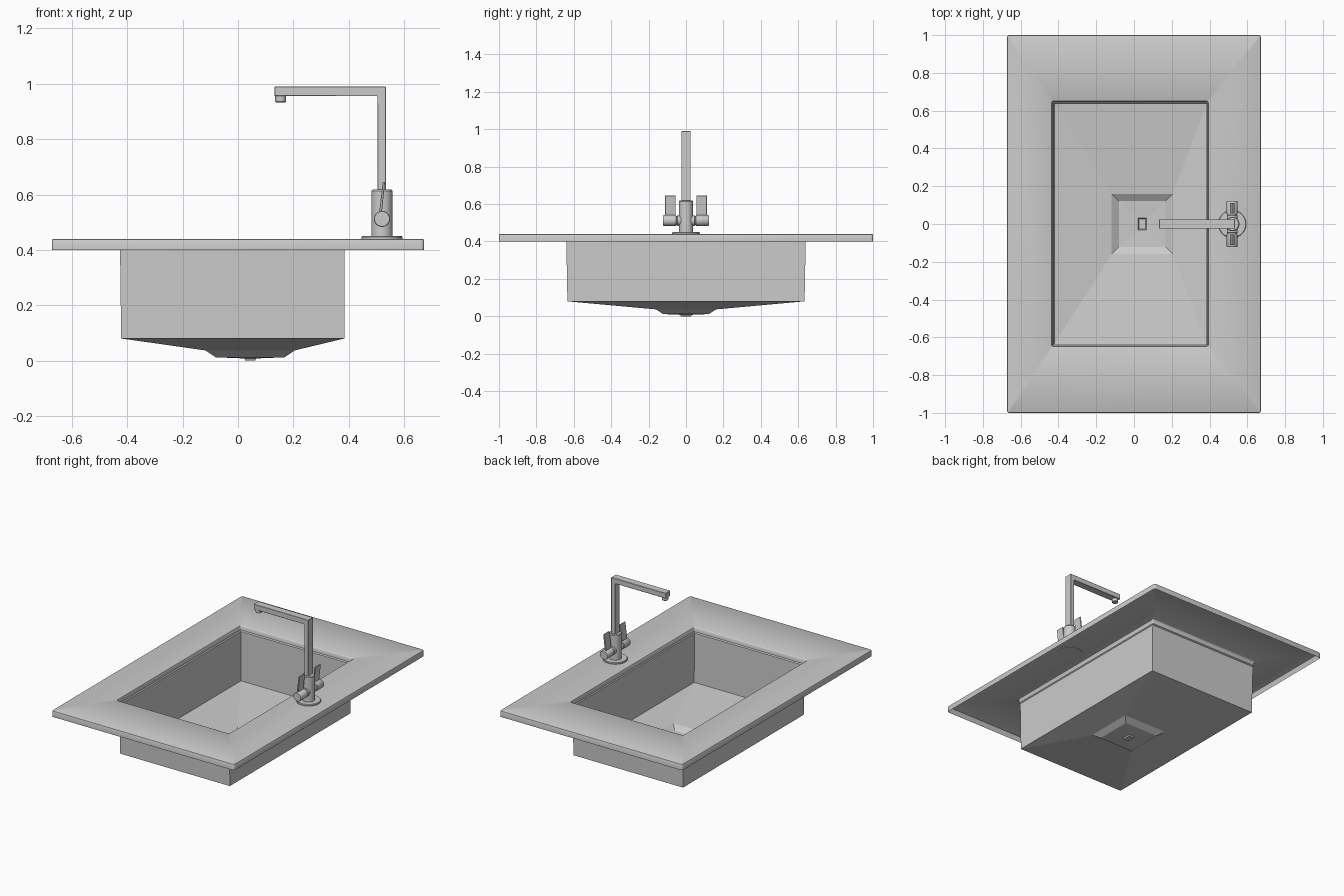
import bpy, bmesh
from math import pi, cos, sin
from mathutils import Vector, Matrix

if "Cube" in bpy.data.objects:
    bpy.data.objects.remove(bpy.data.objects["Cube"])


def ring(x0, x1, y, z, r=0.0, n=1):
    """Rectangle ring, counter-clockwise, with n points per rounded corner."""
    pts = []
    for k, (cx, cy) in enumerate([(x1 - r, y - r), (x0 + r, y - r), (x0 + r, r - y), (x1 - r, r - y)]):
        for j in range(n):
            a = k * pi / 2 + (pi / 2 * j / (n - 1) if n > 1 else 0)
            pts.append((cx + r * cos(a), cy + r * sin(a), z))
    return pts


def finish(name, bm, smooth=True):
    me = bpy.data.meshes.new(name)
    bm.to_mesh(me)
    bm.free()
    ob = bpy.data.objects.new(name, me)
    bpy.context.collection.objects.link(ob)
    if smooth:
        bpy.ops.object.select_all(action='DESELECT')
        ob.select_set(True)
        bpy.context.view_layer.objects.active = ob
        bpy.ops.object.shade_smooth_by_angle(angle=0.6)
    return ob


def loft(name, rings, cap_ends=(False, False), smooth=True):
    bm = bmesh.new()
    vs = [[bm.verts.new(p) for p in r] for r in rings]
    n = len(vs[0])
    for a, b in zip(vs, vs[1:]):
        for i in range(n):
            j = (i + 1) % n
            bm.faces.new((a[i], a[j], b[j], b[i]))
    if cap_ends[0]:
        bm.faces.new(vs[0][::-1])
    if cap_ends[1]:
        bm.faces.new(vs[-1])
    return finish(name, bm, smooth)


def turned(name, profile, loc, axis='Z', seg=32):
    """Capped round part from (radius, height) pairs."""
    rings = [[(r * cos(2 * pi * i / seg), r * sin(2 * pi * i / seg), h) for i in range(seg)]
             for r, h in profile]
    ob = loft(name, rings, (True, True))
    rot = Matrix.Rotation(-pi / 2, 4, 'X') if axis == 'Y' else Matrix()
    ob.data.transform(Matrix.Translation(loc) @ rot)
    return ob


def extrude_xz(name, outline, y0, y1, bevel=0.002):
    """Extrude an x-z outline along y, with softened edges."""
    bm = bmesh.new()
    f = bm.faces.new([bm.verts.new((x, y0, z)) for x, z in outline])
    g = bmesh.ops.extrude_face_region(bm, geom=[f])
    bmesh.ops.translate(bm, vec=(0, y1 - y0, 0),
                        verts=[v for v in g['geom'] if isinstance(v, bmesh.types.BMVert)])
    bmesh.ops.recalc_face_normals(bm, faces=bm.faces)
    bmesh.ops.bevel(bm, geom=bm.edges[:], offset=bevel, segments=1, affect='EDGES')
    return finish(name, bm)


# countertop: open-bottomed slab with skirt and rolled lip round the opening
loft("countertop", [
    ring(-0.672, 0.672, 1.0, 0.40, 0.012, 5),
    ring(-0.672, 0.672, 1.0, 0.434, 0.012, 5),
    ring(-0.670, 0.670, 0.998, 0.438, 0.011, 5),
    ring(-0.666, 0.666, 0.994, 0.44, 0.010, 5),
    ring(-0.440, 0.398, 0.657, 0.44, 0.012, 5),
    ring(-0.436, 0.394, 0.653, 0.438, 0.010, 5),
    ring(-0.433, 0.391, 0.649, 0.432, 0.008, 5),
    ring(-0.432, 0.390, 0.648, 0.41, 0.007, 5)])

# basin: thin sheet with sloping floor, sump and drain recess
loft("basin", [
    ring(-0.433, 0.391, 0.649, 0.41),
    ring(-0.426, 0.385, 0.640, 0.405),
    ring(-0.422, 0.384, 0.634, 0.08),
    ring(-0.118, 0.205, 0.160, 0.037),
    ring(-0.080, 0.168, 0.122, 0.012),
    ring(0.022, 0.066, 0.031, 0.008),
    ring(0.026, 0.062, 0.027, 0.0)], (False, True), smooth=False)

# tap base and body
TX = 0.52
turned("tap_flange", [(0.074, 0.437), (0.074, 0.446), (0.071, 0.45)], (TX, 0, 0), seg=40)
turned("tap_body", [(0.038, 0.449), (0.038, 0.613), (0.034, 0.618)], (TX, 0, 0))

# right-angled rectangular spout and its outlet
extrude_xz("spout", [(0.504, 0.60), (0.534, 0.60), (0.534, 0.99), (0.132, 0.99),
                     (0.132, 0.955), (0.504, 0.955)], -0.025, 0.025)
turned("spout_outlet", [(0.017, 0.933), (0.02, 0.936), (0.02, 0.957)], (0.154, 0, 0), seg=24)

# paired handles: round knob along y with a leaning lever plate
for side, s in (("front", -1), ("back", 1)):
    knob = [(0.028, 0.02), (0.028, 0.046), (0.025, 0.047), (0.025, 0.052),
            (0.029, 0.053), (0.029, 0.119), (0.027, 0.122)]
    if s < 0:
        knob = [(r, -h) for r, h in reversed(knob)]
    turned(side + "_handle_knob", knob, (TX, 0, 0.512), 'Y')
    y0, y1 = sorted((s * 0.055, s * 0.112))
    extrude_xz(side + "_handle_lever", [(0.508, 0.52), (0.518, 0.52), (0.531, 0.645), (0.523, 0.645)],
               y0, y1, 0.0015)
